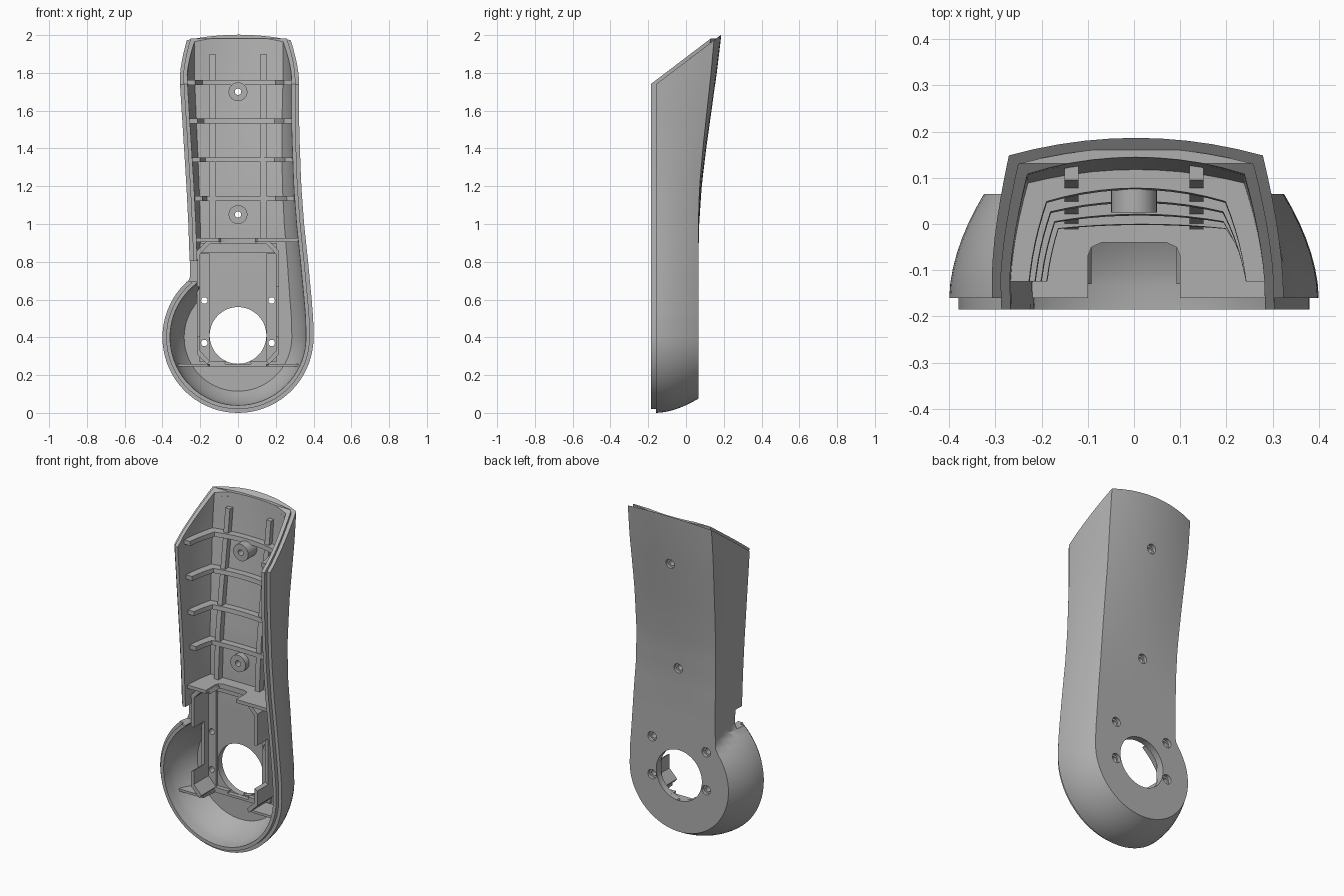
import bpy, bmesh, math
from mathutils import Vector

if "Cube" in bpy.data.objects:
    bpy.data.objects.remove(bpy.data.objects["Cube"])

grey = bpy.data.materials.new("plain grey")
grey.use_nodes = True
grey.diffuse_color = (0.43, 0.43, 0.43, 1)
grey.node_tree.nodes["Principled BSDF"].inputs["Base Color"].default_value = (0.43, 0.43, 0.43, 1)

# Side and back profiles along the height: (z, value)
RIGHT = [(0.4, 0.4), (0.5, 0.398), (0.6, 0.39), (0.8, 0.371), (1.0, 0.35), (1.2, 0.335), (1.5, 0.324), (1.8, 0.324)]
LEFT = [(0.7, 0.255), (0.8, 0.256), (1.0, 0.263), (1.2, 0.273), (1.5, 0.292), (1.8, 0.311)]
BACK = [(0.8, 0.065), (1.0, 0.07), (1.2, 0.083), (1.4, 0.107), (1.6, 0.135), (1.8, 0.163), (2.0, 0.187), (2.2, 0.2)]
RIM, LIP, R, SLOPE = -0.16, -0.185, 0.4, 0.76
parts = []


def lerp(table, z):
    if z <= table[0][0]:
        return table[0][1]
    for (a, u), (b, v) in zip(table, table[1:]):
        if z <= b:
            return u + (v - u) * (z - a) / (b - a)
    return table[-1][1]


def finish(bm, name):
    bmesh.ops.recalc_face_normals(bm, faces=bm.faces)
    me = bpy.data.meshes.new(name)
    bm.to_mesh(me)
    bm.free()
    me.materials.append(grey)
    ob = bpy.data.objects.new(name, me)
    bpy.context.collection.objects.link(ob)
    parts.append(ob)
    return ob


def section(z, a, inset, front):
    """Cross-section at height z, or at angle a round the lower end: left wall, back, right wall."""
    taper = min(max((z - 0.6) / 1.2, 0), 1)
    bulge = 0.035 * min(max((z - 0.85) / 1.1, 0), 1)
    back = lerp(BACK, z) - inset
    left, right = [], []
    for i in range(8):
        t = i / 7
        c = t ** 1.8
        y = front if i == 0 else max(front, RIM + t * (back - bulge - RIM))
        r = R - inset - 0.075 * c
        if a is not None:
            zz, xl = R - r * math.cos(a), r * math.sin(a)
            xr = xl
        else:
            zz = z
            xl = xr = math.sqrt(max(r * r - (z - R) ** 2, 0))
            if z > R:
                xl = max(xl, lerp(LEFT, z) - inset - (0.015 + 0.025 * taper) * c)
                xr = lerp(RIGHT, z) - inset - (0.075 - 0.03 * taper) * c
        left.append(Vector((-xl, y, zz)))
        right.append(Vector((xr, y, zz)))
    mid = []
    for i in range(1, 10):
        s = i / 10
        p = left[-1].lerp(right[-1], s)
        p.y = back - bulge * (2 * s - 1) ** 2
        mid.append(p)
    return left + mid + right[::-1]


def loft(loops, caps=True):
    """Skin a row of closed loops."""
    bm = bmesh.new()
    rows = [[bm.verts.new(p) for p in loop] for loop in loops]
    for a, b in zip(rows, rows[1:]):
        for i in range(len(a)):
            j = (i + 1) % len(a)
            bm.faces.new((a[i], a[j], b[j], b[i]))
    if caps:
        bm.faces.new(rows[0])
        bm.faces.new(rows[-1])
    return bm


def trim(bm, co, no):
    """Cut away the side the normal points to and close the cut."""
    geom = bm.verts[:] + bm.edges[:] + bm.faces[:]
    bmesh.ops.bisect_plane(bm, geom=geom, plane_co=co, plane_no=no, clear_outer=True)
    bmesh.ops.holes_fill(bm, edges=[e for e in bm.edges if e.is_boundary], sides=0)


def prisms(name, items):
    """Outlines in the x-z plane, extruded from y0 to y1."""
    bm = bmesh.new()
    for pts, y0, y1 in items:
        f = bm.faces.new([bm.verts.new((x, y0, z)) for x, z in pts])
        ext = bmesh.ops.extrude_face_region(bm, geom=[f])["geom"]
        vs = [v for v in ext if isinstance(v, bmesh.types.BMVert)]
        bmesh.ops.translate(bm, verts=vs, vec=(0, y1 - y0, 0))
        bm.faces.new([bm.verts.new((x, y0, z)) for x, z in pts]) if f not in bm.faces else None
    bmesh.ops.remove_doubles(bm, verts=bm.verts, dist=0.00001) if len(items) == 1 else None
    return finish(bm, name)


def rect(x0, x1, z0, z1):
    return [(x0, z0), (x1, z0), (x1, z1), (x0, z1)]


def disc(x, z, r, n=24):
    return [(x + r * math.cos(2 * math.pi * i / n), z + r * math.sin(2 * math.pi * i / n)) for i in range(n)]


def subtract(ob, tool):
    m = ob.modifiers.new("cut", "BOOLEAN")
    m.object, m.operation, m.solver = tool, "DIFFERENCE", "EXACT"
    bpy.context.view_layer.objects.active = ob
    bpy.ops.object.modifier_apply(modifier=m.name)


# Hollow shell with a stepped lip, cut on a slant at the top
def shell_loop(z, a):
    outer, inner = section(z, a, 0, RIM), section(z, a, 0.04, LIP)
    step, edge = section(z, a, 0.02, RIM), section(z, a, 0.02, LIP)
    return outer + [step[-1], edge[-1]] + inner[::-1] + [edge[0], step[0]]


loops = [shell_loop(0, math.pi / 2 * i / 18) for i in range(19)]
heights = [0.42 + 0.03 * i for i in range(14)] + [0.88 + 0.06 * i for i in range(23)]
loops += [shell_loop(z, None) for z in heights]
bm = loft(loops, caps=False)
bmesh.ops.remove_doubles(bm, verts=bm.verts, dist=0.00001)
trim(bm, (0, -0.165, 1.735), (0, -SLOPE, 1))
shell = finish(bm, "shell")

# Lip continued over the slanted top
bm = loft([section(z, None, 0.02, LIP) + section(z, None, 0.0402, LIP)[::-1]
           for z in (1.4, 1.6, 1.7, 1.8, 1.9, 2.0, 2.2)], caps=False)
trim(bm, (0, -0.165, 1.757), (0, -SLOPE, 1))
trim(bm, (0, -0.165, 1.72), (0, SLOPE, -1))
trim(bm, (0, 0, 1.982), (0, 0, 1))
finish(bm, "top_lip")

# Cross ribs following the inside of the shell
for n, zc in enumerate((1.135, 1.34, 1.545, 1.75)):
    ends = (zc - 0.013, zc + 0.013)
    finish(loft([section(z, None, 0.03, -0.125) + section(z, None, 0.08, -0.125)[::-1] for z in ends]),
           f"cross_rib_{n + 1}")

# Long ribs along the back
for side, xc in (("right", -0.135), ("left", 0.135)):
    rib = []
    for z in [0.92 + 0.07 * i for i in range(15)]:
        y = lerp(BACK, z)
        rib.append([(xc + dx, y - d, z) for dx, d in ((-0.015, 0.025), (0.015, 0.025), (0.015, 0.08), (-0.015, 0.08))])
    finish(loft(rib), f"long_rib_{side}")


# Full-width walls with a lowered middle
def wall(name, zc, half, front, arch):
    bm = loft([section(z, None, 0.025, front) + [(x, y, z) for x, y in arch]
               for z in (zc - half, zc + half)])
    finish(bm, name)


wall("partition", 0.915, 0.01, RIM,
     [(0.1, RIM), (0.1, -0.07), (0.092, -0.05), (0.07, -0.04), (-0.07, -0.04), (-0.092, -0.05), (-0.1, -0.07), (-0.1, RIM)])
wall("lower_wall", 0.252, 0.007, -0.1, [(0.16, -0.1), (0.15, 0.0), (-0.15, 0.0), (-0.16, -0.1)])

# Chamfered motor bay wall, each stretch with its own front height
path = [(0.07, 0.257), (0.163, 0.257), (0.218, 0.312), (0.218, 0.4), (0.218, 0.67),
        (0.218, 0.857), (0.163, 0.912), (0.1, 0.912), (0, 0.912)]
fronts = [0.0, -0.13, -0.13, -0.03, -0.13, -0.13, -0.13, -0.04]
stretches = []
for (xa, za), (xb, zb), y in zip(path, path[1:], fronts):
    ring = [(xa, za), (xb, zb)] + [(x * 0.917, 0.585 + (z - 0.585) * 0.945) for x, z in ((xb, zb), (xa, za))]
    stretches += [(ring, y, 0.045), ([(-x, z) for x, z in ring], y, 0.045)]
prisms("bay_wall", stretches)

# Mounting pads round the recessed plate, and screw bosses
pads = prisms("mounting_pads", [(rect(-0.205, -0.151, 0.27, 0.844), 0.008, 0.04),
                                (rect(0.151, 0.205, 0.27, 0.844), 0.008, 0.04),
                                (rect(-0.205, 0.205, 0.846, 0.9), 0.008, 0.04)])
posts = [(0, 1.7, 0.025), (0, 1.05, 0.0)]
bosses = prisms("screw_bosses", [(disc(x, z, 0.05), y, lerp(BACK, z) - 0.025) for x, z, y in posts])

# Side notch, motor opening, screw holes and their counterbores
spots = [(x, z) for x in (-0.178, 0.178) for z in (0.37, 0.595)] + [p[:2] for p in posts]
notch = prisms("notch", [(rect(-0.45, -0.2, 0.695, 0.805), -0.3, -0.1)])
drill = prisms("drill", [(disc(x, z, 0.017), -0.3, 0.3) for x, z in spots] + [(disc(0, 0.41, 0.15, 64), -0.3, 0.3)])
sinks = prisms("sinks", [(disc(x, z, 0.028), lerp(BACK, z) - 0.02, 0.3) for x, z in spots])
for tool in (notch, drill, sinks):
    subtract(shell, tool)
for ob in (pads, bosses):
    subtract(ob, drill)
for tool in (notch, drill, sinks):
    parts.remove(tool)
    bpy.data.objects.remove(tool)

# Smooth shading with sharp edges kept
bpy.ops.object.select_all(action="DESELECT")
for ob in parts:
    ob.select_set(True)
bpy.context.view_layer.objects.active = shell
bpy.ops.object.shade_smooth_by_angle(angle=math.radians(30))
